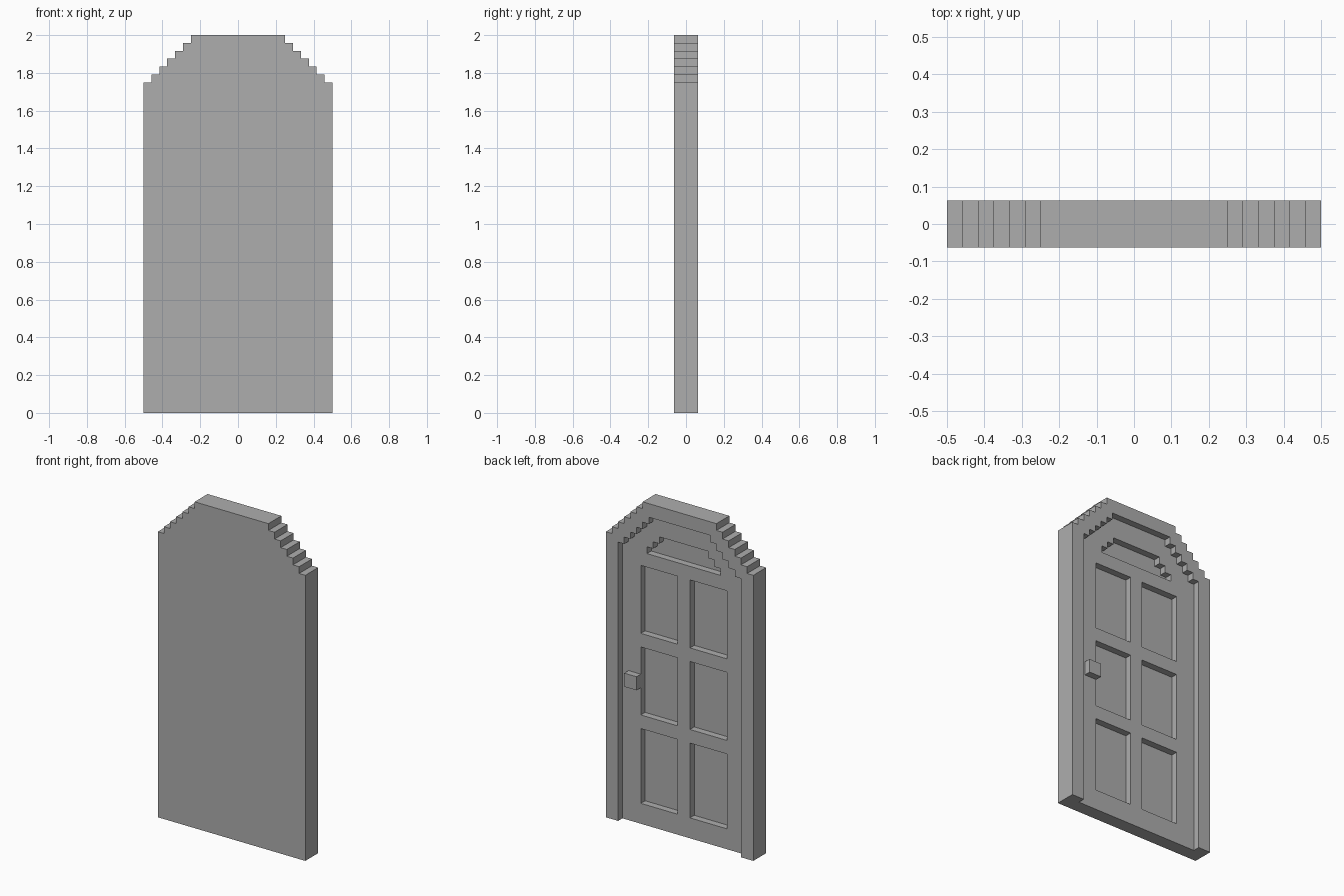
import bpy
import bmesh

U = 1 / 24  # one block of the stepped design

if "Cube" in bpy.data.objects:
    bpy.data.objects.remove(bpy.data.objects["Cube"], do_unlink=True)

grey = bpy.data.materials.new("plain grey")
grey.use_nodes = True
grey.diffuse_color = (0.42, 0.42, 0.42, 1)
grey.node_tree.nodes["Principled BSDF"].inputs["Base Color"].default_value = grey.diffuse_color


def stepped_arch(half_top, top, steps, bottom):
    """Symmetric outline whose upper corners go down in single-block steps."""
    side = []
    for i in range(steps + 1):
        low = bottom if i == steps else top - i - 1
        side += [(half_top + i, top - i), (half_top + i, low)]
    return side + [(-x, z) for x, z in reversed(side)]


def rectangle(x0, x1, z0, z1):
    return [(x0, z1), (x1, z1), (x1, z0), (x0, z0)]


def extrude(name, outline, y0, y1):
    """Extrude an x-z outline from y0 to y1, all in blocks."""
    bm = bmesh.new()
    face = bm.faces.new([bm.verts.new((x * U, y0 * U, z * U)) for x, z in outline])
    grown = bmesh.ops.extrude_face_region(bm, geom=[face])["geom"]
    verts = [v for v in grown if isinstance(v, bmesh.types.BMVert)]
    bmesh.ops.translate(bm, verts=verts, vec=(0, (y1 - y0) * U, 0))
    bmesh.ops.recalc_face_normals(bm, faces=bm.faces)
    mesh = bpy.data.meshes.new(name)
    bm.to_mesh(mesh)
    bm.free()
    mesh.materials.append(grey)
    obj = bpy.data.objects.new(name, mesh)
    bpy.context.collection.objects.link(obj)
    return obj


def cut(target, cutter):
    """Subtract the cutter for good, then discard it."""
    cutter.hide_render = True
    mod = target.modifiers.new("cut", "BOOLEAN")
    mod.operation = "DIFFERENCE"
    mod.solver = "EXACT"
    mod.object = cutter
    bpy.context.view_layer.objects.active = target
    bpy.ops.object.modifier_apply(modifier=mod.name)
    bpy.data.objects.remove(cutter, do_unlink=True)


# Door with its raised surround: flat front, all relief on the back
door = extrude("door_and_frame", stepped_arch(6, 48, 6, 0), -1.5, 1.5)

# Sunken door leaf, leaving the frame standing at the sides and top
cut(door, extrude("leaf_cutter", stepped_arch(5, 46, 5, -2), 0.5, 3))

# Arched top panel
cut(door, extrude("arch_panel_cutter", stepped_arch(4, 43, 2, 40), -0.5, 3))

# Three rows of paired panels
for z0, z1 in ((3, 14), (16, 26), (28, 38)):
    for x0 in (-7, 1):
        cut(door, extrude("panel_cutter", rectangle(x0, x0 + 6, z0, z1), -0.5, 3))

# Square knob, set slightly into the leaf
extrude("door_knob", rectangle(7, 9, 20, 22), 0.25, 1.5)
